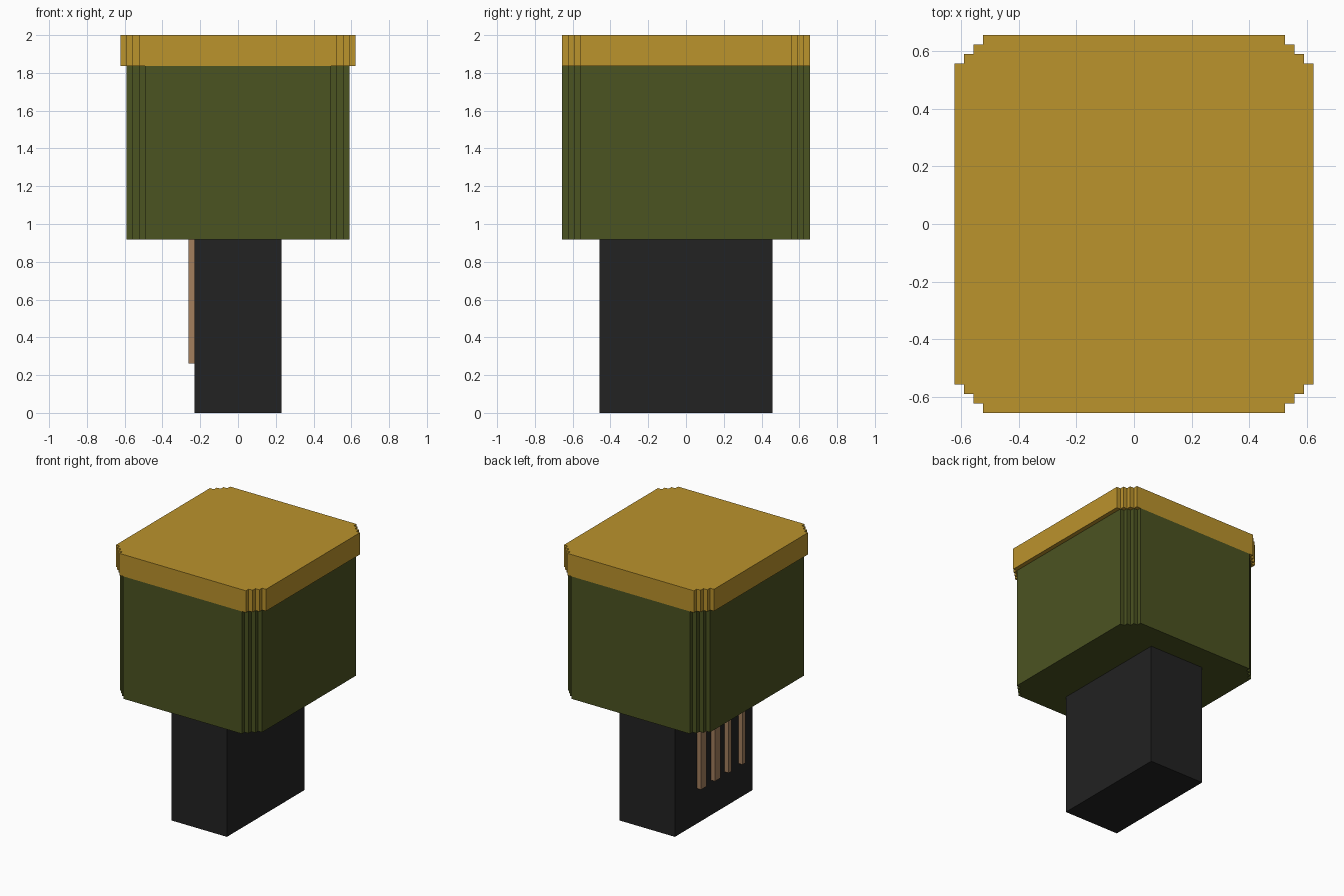
import bpy, bmesh

if "Cube" in bpy.data.objects:
    bpy.data.objects.remove(bpy.data.objects["Cube"])

U = 2 / 61  # one grid step of the blocky original


def material(name, rgb):
    mat = bpy.data.materials.new(name)
    lin = [(c / 255 / 12.92) if c < 11 else ((c / 255 + 0.055) / 1.055) ** 2.4 for c in rgb]
    mat.diffuse_color = (*lin, 1)
    mat.use_nodes = True
    mat.node_tree.nodes["Principled BSDF"].inputs["Base Color"].default_value = mat.diffuse_color
    return mat


def prism(name, outline, z0, z1, mat):
    """Extrude a flat outline (grid steps) from z0 to z1."""
    bm = bmesh.new()
    face = bm.faces.new([bm.verts.new((x * U, y * U, z0 * U)) for x, y in outline])
    top = bmesh.ops.extrude_face_region(bm, geom=[face])["geom"]
    bmesh.ops.translate(bm, vec=(0, 0, (z1 - z0) * U),
                        verts=[v for v in top if isinstance(v, bmesh.types.BMVert)])
    bmesh.ops.recalc_face_normals(bm, faces=bm.faces)
    mesh = bpy.data.meshes.new(name)
    bm.to_mesh(mesh)
    bm.free()
    mesh.materials.append(mat)
    obj = bpy.data.objects.new(name, mesh)
    bpy.context.collection.objects.link(obj)
    return obj


def rect(x0, x1, y0, y1):
    return [(x0, y0), (x1, y0), (x1, y1), (x0, y1)]


def stepped(hx, hy):
    """Rectangle whose corners are cut in three small stairs."""
    q = [(hx, hy - 3)]
    for i in range(1, 4):
        q += [(hx - i, hy - 4 + i), (hx - i, hy - 3 + i)]
    left = [(-x, y) for x, y in reversed(q)]
    upper = q + left
    return upper + [(-x, -y) for x, y in upper]


gold = material("gold", (187, 147, 44))
green = material("olive green", (75, 83, 33))
black = material("black", (34, 34, 34))
copper = material("copper", (163, 126, 92))

# Connector plug, main housing and overhanging lid
prism("plug", rect(-7, 7, -14, 14), 0, 28, black)
prism("housing", stepped(18, 20), 28, 56, green)
prism("lid", stepped(19, 20), 56, 61, gold)

# Contact strips on the left side of the plug: (start from back, width)
for i, (start, width) in enumerate([(8, 2), (13, 2), (18, 1), (23, 1)]):
    y = 14 - start
    prism(f"contact_{i + 1}", rect(-8, -7, y - width, y), 8, 28, copper)
